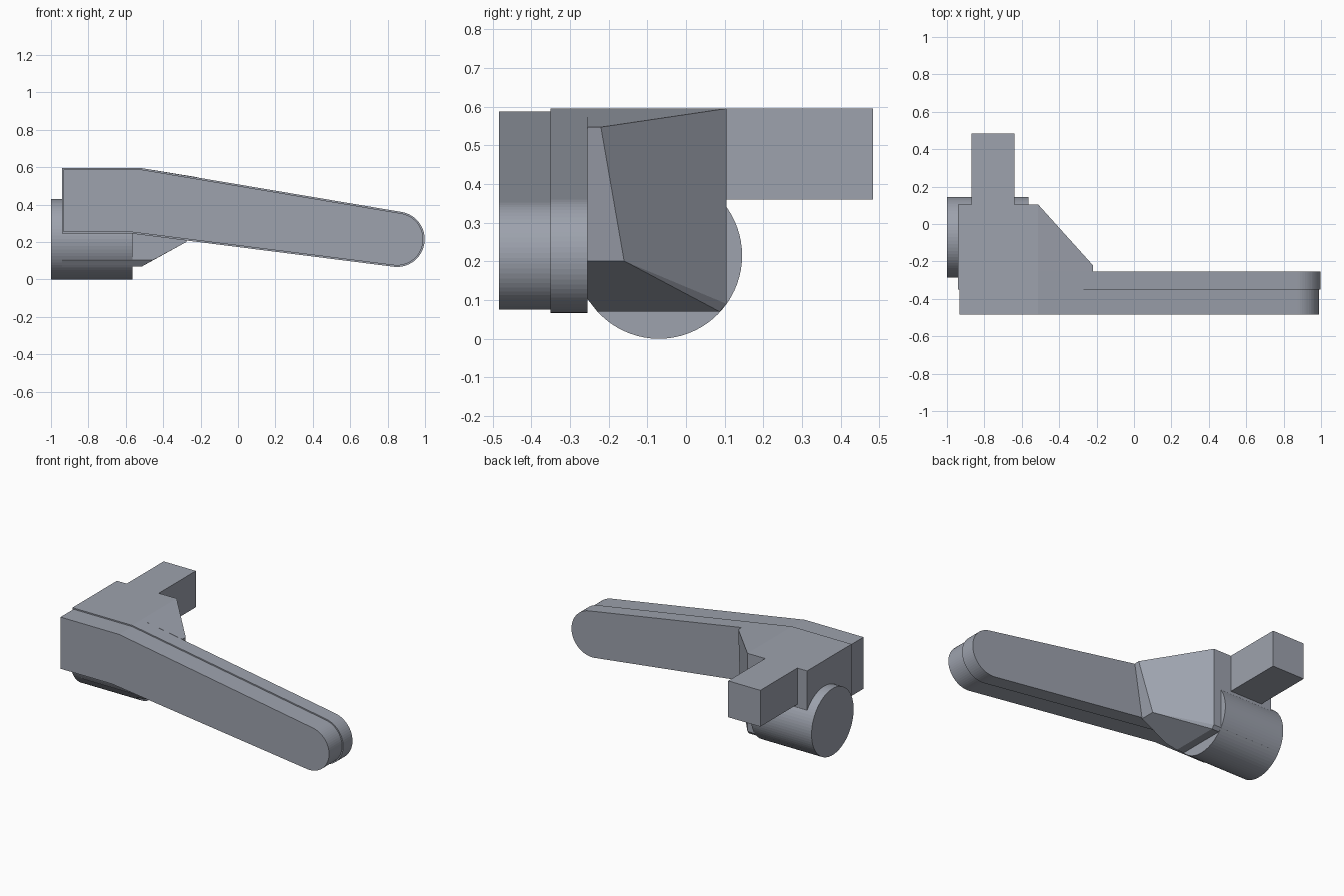
import bpy
import bmesh
from math import cos, sin, radians, pi

cube = bpy.data.objects.get("Cube")
if cube:
    bpy.data.objects.remove(cube, do_unlink=True)

grey = bpy.data.materials.new("steel_grey")
grey.use_nodes = True
COLOUR = (0.337, 0.361, 0.418, 1)
grey.diffuse_color = COLOUR
grey.node_tree.nodes["Principled BSDF"].inputs["Base Color"].default_value = COLOUR


def finish(name, bm):
    bmesh.ops.recalc_face_normals(bm, faces=bm.faces)
    mesh = bpy.data.meshes.new(name)
    bm.to_mesh(mesh)
    bm.free()
    mesh.materials.append(grey)
    obj = bpy.data.objects.new(name, mesh)
    bpy.context.collection.objects.link(obj)
    return obj


def prism(name, outline, place, start, end):
    """Extrude a 2D outline between two depths; place maps (u, v, depth) to xyz."""
    bm = bmesh.new()
    rings = [[bm.verts.new(place(u, v, d)) for u, v in outline] for d in (start, end)]
    for ring in rings:
        bm.faces.new(ring)
    n = len(outline)
    for i in range(n):
        j = (i + 1) % n
        bm.faces.new((rings[0][i], rings[0][j], rings[1][j], rings[1][i]))
    return finish(name, bm)


def along_x(u, v, d):
    return (d, u, v)


def along_y(u, v, d):
    return (u, d, v)


def lever_outline(inset):
    """Square heel tapering to a round tip."""
    r = 0.148 - inset
    tip = []
    for i in range(33):
        a = radians(-97 + 177.5 * i / 32)
        tip.append((0.85 + r * cos(a), 0.215 + r * sin(a)))
    low, high, heel = 0.245 + inset, 0.595 - inset, -0.94 + inset
    return [(heel, low), (-0.565, low)] + tip + [(-0.513, high), (heel, high)]


# Lever: back plate and slightly smaller front cover
prism("lever_plate", lever_outline(0), along_y, -0.35, -0.255)
prism("lever_cover", lever_outline(0.008), along_y, -0.483, -0.35)

# Round boss lying sideways
circle = [(-0.07 + 0.215 * cos(2 * pi * i / 72), 0.215 + 0.215 * sin(2 * pi * i / 72))
          for i in range(72)]
prism("round_boss", circle, along_x, -1.0, -0.565)

# Hub: block with trimmed lower corners, tapering into the lever
section = [(-0.255, 0.595), (0.105, 0.595), (0.105, 0.09),
           (0.087, 0.07), (-0.229, 0.07), (-0.255, 0.103)]
points = [(-0.94, y, z) for y, z in section]
points += [(-0.513, y, z) for y, z in section[:-1]]
points += [(-0.455, -0.255, 0.103),
           (-0.22, -0.22, 0.547), (-0.22, -0.255, 0.547),
           (-0.275, -0.16, 0.201), (-0.275, -0.255, 0.201)]
bm = bmesh.new()
for p in points:
    bm.verts.new(p)
bmesh.ops.convex_hull(bm, input=bm.verts[:])
bmesh.ops.dissolve_limit(bm, angle_limit=radians(3), verts=bm.verts[:], edges=bm.edges[:])
finish("hub", bm)

# Square peg at the back
peg = [(-0.87, 0.36), (-0.64, 0.36), (-0.64, 0.595), (-0.87, 0.595)]
prism("square_peg", peg, along_y, 0.10, 0.483)
